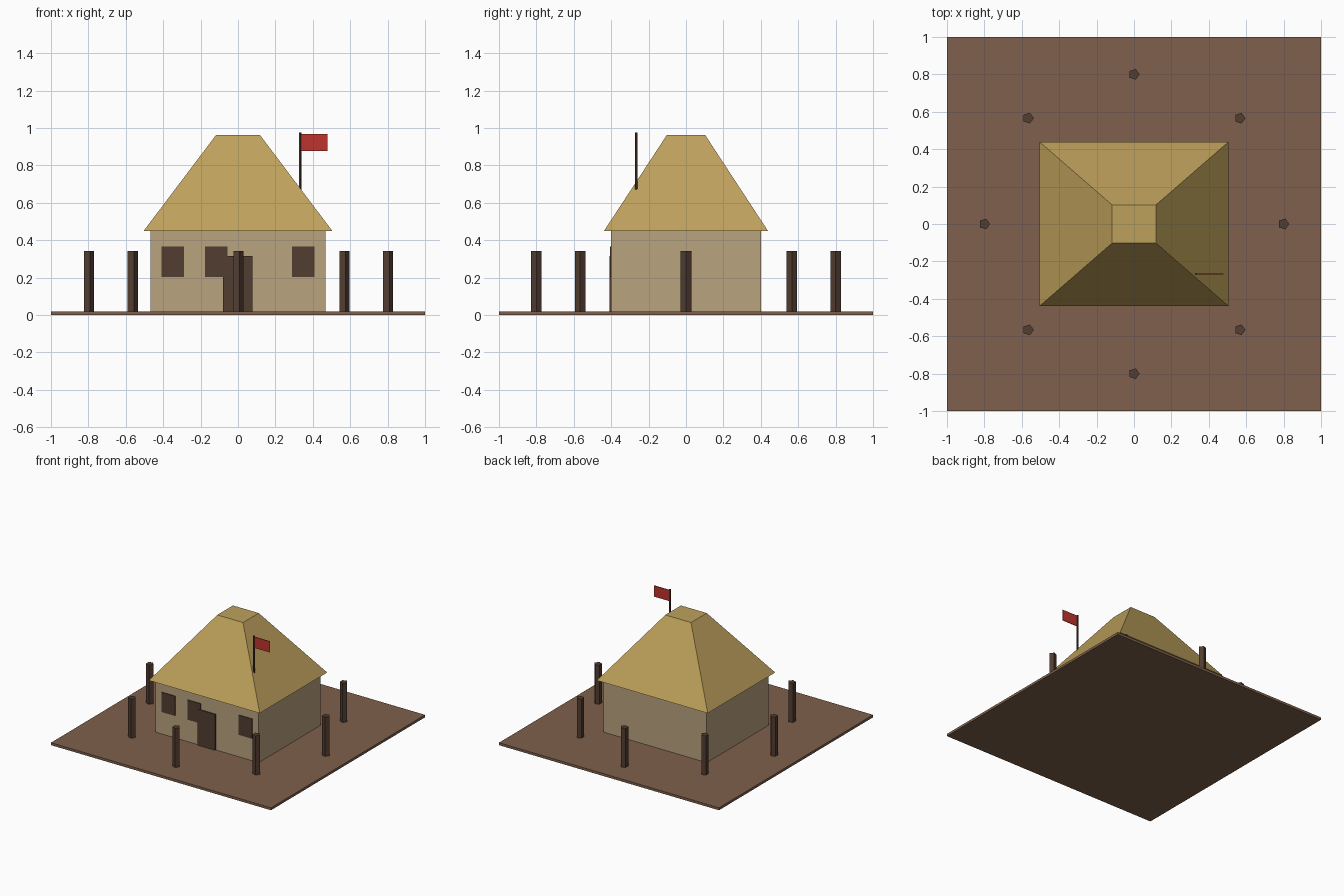
import bpy
import bmesh
import math

if "Cube" in bpy.data.objects:
    bpy.data.objects.remove(bpy.data.objects["Cube"], do_unlink=True)


def make_material(name, srgb):
    """Flat material from an 8-bit sRGB colour, stored as linear values."""
    linear = [((c / 255 + 0.055) / 1.055) ** 2.4 for c in srgb] + [1.0]
    mat = bpy.data.materials.new(name)
    mat.use_nodes = True
    mat.diffuse_color = linear
    bsdf = mat.node_tree.nodes["Principled BSDF"]
    bsdf.inputs["Base Color"].default_value = linear
    bsdf.inputs["Roughness"].default_value = 0.9
    return mat


earth = make_material("packed earth", (126, 96, 76))
clay = make_material("clay wall", (186, 163, 128))
thatch = make_material("thatch", (190, 161, 92))
wood = make_material("dark wood", (82, 61, 48))
cloth = make_material("red cloth", (190, 51, 45))


def loft(name, bottom, top, z0, z1, mat):
    """Solid between two matching outlines at heights z0 and z1."""
    bm = bmesh.new()
    low = [bm.verts.new((x, y, z0)) for x, y in bottom]
    high = [bm.verts.new((x, y, z1)) for x, y in top]
    bm.faces.new(low[::-1])
    bm.faces.new(high)
    count = len(low)
    for i in range(count):
        j = (i + 1) % count
        bm.faces.new((low[i], low[j], high[j], high[i]))
    mesh = bpy.data.meshes.new(name)
    bm.to_mesh(mesh)
    bm.free()
    mesh.materials.append(mat)
    obj = bpy.data.objects.new(name, mesh)
    bpy.context.collection.objects.link(obj)
    return obj


def rect(x0, x1, y0, y1):
    return [(x0, y0), (x1, y0), (x1, y1), (x0, y1)]


def centred(half_x, half_y):
    return rect(-half_x, half_x, -half_y, half_y)


def polygon(x, y, radius, sides):
    turn = math.tau / sides
    return [(x + radius * math.cos(i * turn), y + radius * math.sin(i * turn))
            for i in range(sides)]


def box(name, outline, z0, z1, mat):
    return loft(name, outline, outline, z0, z1, mat)


# Ground slab, walls and truncated hip roof
box("ground", centred(1, 1), 0, 0.02, earth)
box("walls", centred(0.468, 0.4), 0.02, 0.45, clay)
loft("roof", centred(0.504, 0.438), centred(0.117, 0.102), 0.45, 0.963, thatch)

# Door and windows as thin plates on the front wall
box("door", rect(-0.08, 0.078, -0.4095, -0.4), 0.02, 0.315, wood)
for label, x in (("right", -0.35), ("middle", -0.117), ("left", 0.35)):
    box("window_" + label, rect(x - 0.06, x + 0.06, -0.406, -0.4), 0.203, 0.365, wood)

# Ring of five-sided posts
for i in range(8):
    angle = i * math.tau / 8
    outline = polygon(0.8 * math.cos(angle), 0.8 * math.sin(angle), 0.03, 5)
    box(f"post_{i + 1}", outline, 0.02, 0.342, wood)

# Flag and its pole on the roof
box("flag_pole", polygon(0.333, -0.267, 0.007, 5), 0.67, 0.975, wood)
box("flag", rect(0.336, 0.478, -0.27, -0.264), 0.878, 0.968, cloth)
